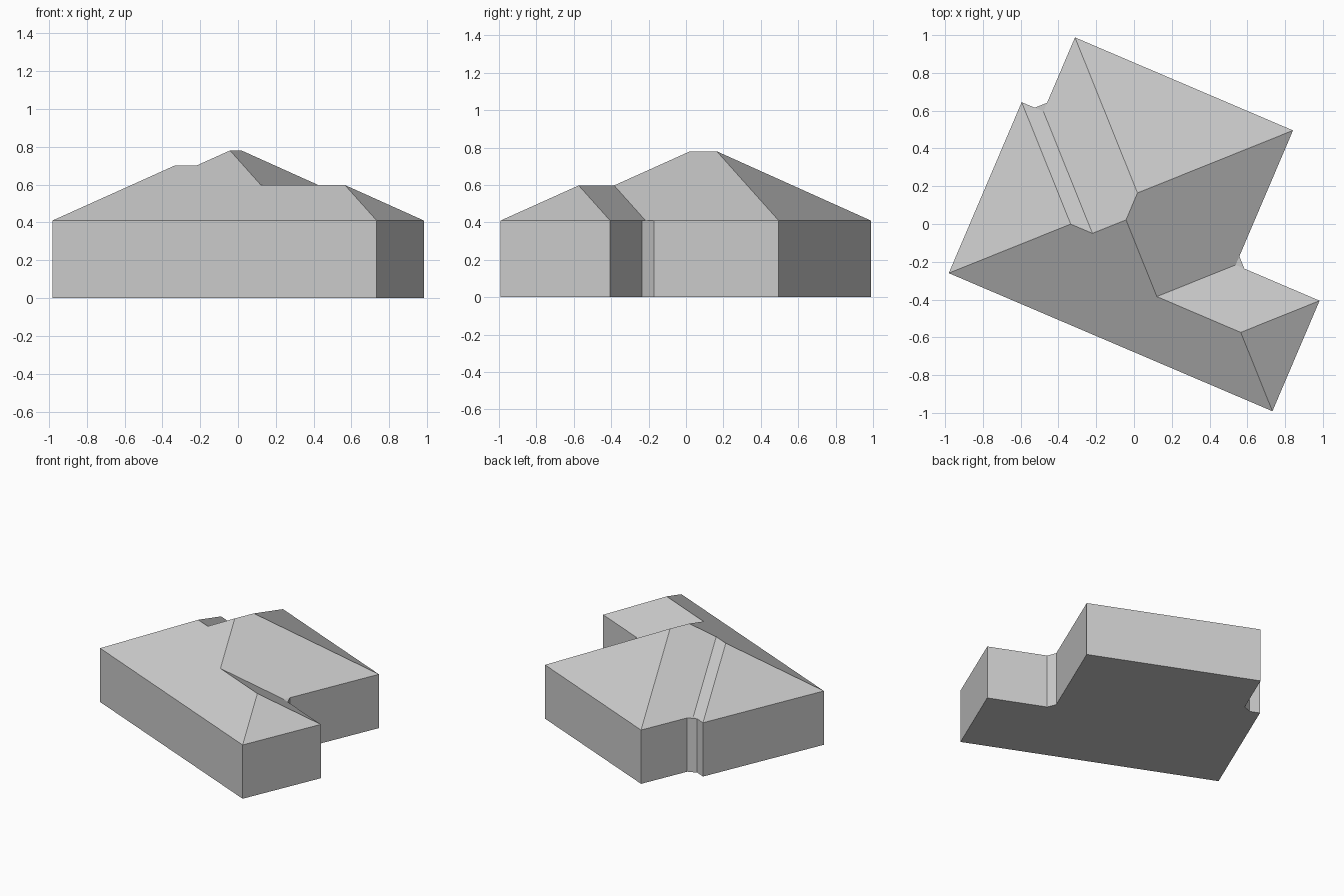
import bpy, bmesh, math
from mathutils import Matrix

cube = bpy.data.objects.get("Cube")
if cube:
    bpy.data.objects.remove(cube, do_unlink=True)

EAVE, SLOPE = 0.41, 0.59
TURN = Matrix.Rotation(math.radians(-23.1), 4, 'Z')

grey = bpy.data.materials.new("plain grey")
grey.use_nodes = True
colour = (0.6, 0.6, 0.6, 1)
grey.diffuse_color = colour
grey.node_tree.nodes["Principled BSDF"].inputs["Base Color"].default_value = colour


def finish(name, bm):
    bm.transform(TURN)
    mesh = bpy.data.meshes.new(name)
    bm.to_mesh(mesh)
    bm.free()
    mesh.materials.append(grey)
    obj = bpy.data.objects.new(name, mesh)
    bpy.context.collection.objects.link(obj)
    return obj


# House-aligned limits of the main block and its two wings
front, back = -0.624, 0.786
main_l, main_r = -0.675, 0.58
west, west_back = -0.80, 0.36
east, east_back = 1.063, 0.012
cut = 0.05                                  # softened inner corners
main_run = (main_r - main_l) / 2
west_run = (west_back - front) / 2
east_run = (east_back - front) / 2

# Eave corners, counter-clockwise
eaves = {
    "A": (west, front), "B": (east, front), "C": (east, east_back),
    "D1": (main_r + cut, east_back), "D2": (main_r, east_back + cut),
    "E": (main_r, back), "F": (main_l, back),
    "G1": (main_l, west_back + cut), "G2": (main_l - cut, west_back),
    "H": (west, west_back),
}

# Valley feet and ridge ends: position and run up from the eave
inner = {
    "D": (main_r, east_back, 0), "G": (main_l, west_back, 0),
    "W1": (west + west_run, front + west_run, west_run),
    "W2": (main_l + west_run, front + west_run, west_run),
    "P1": (main_l + main_run, front + main_run, main_run),
    "P2": (main_l + main_run, back - main_run, main_run),
    "E1": (east - east_run, front + east_run, east_run),
    "E2": (main_r - east_run, front + east_run, east_run),
}

# Hipped roof
bm = bmesh.new()
pts = {k: bm.verts.new((x, y, EAVE)) for k, (x, y) in eaves.items()}
pts.update({k: bm.verts.new((x, y, EAVE + SLOPE * r)) for k, (x, y, r) in inner.items()})
for plane in ("A B E1 E2 P1 W2 W1", "B C E1", "C D1 D E2 E1", "D1 D2 D",
              "D D2 E P2 P1 E2", "E F P2", "F G1 G W2 P1 P2", "G1 G2 G",
              "G G2 H W1 W2", "H A W1"):
    bm.faces.new([pts[k] for k in plane.split()])
finish("hipped_roof", bm)

# Walls with a closed underside
bm = bmesh.new()
low = [bm.verts.new((x, y, 0)) for x, y in eaves.values()]
high = [bm.verts.new((x, y, EAVE)) for x, y in eaves.values()]
for i in range(len(low)):
    j = (i + 1) % len(low)
    bm.faces.new((low[i], low[j], high[j], high[i]))
bm.faces.new(low[::-1])
finish("walls", bm)
